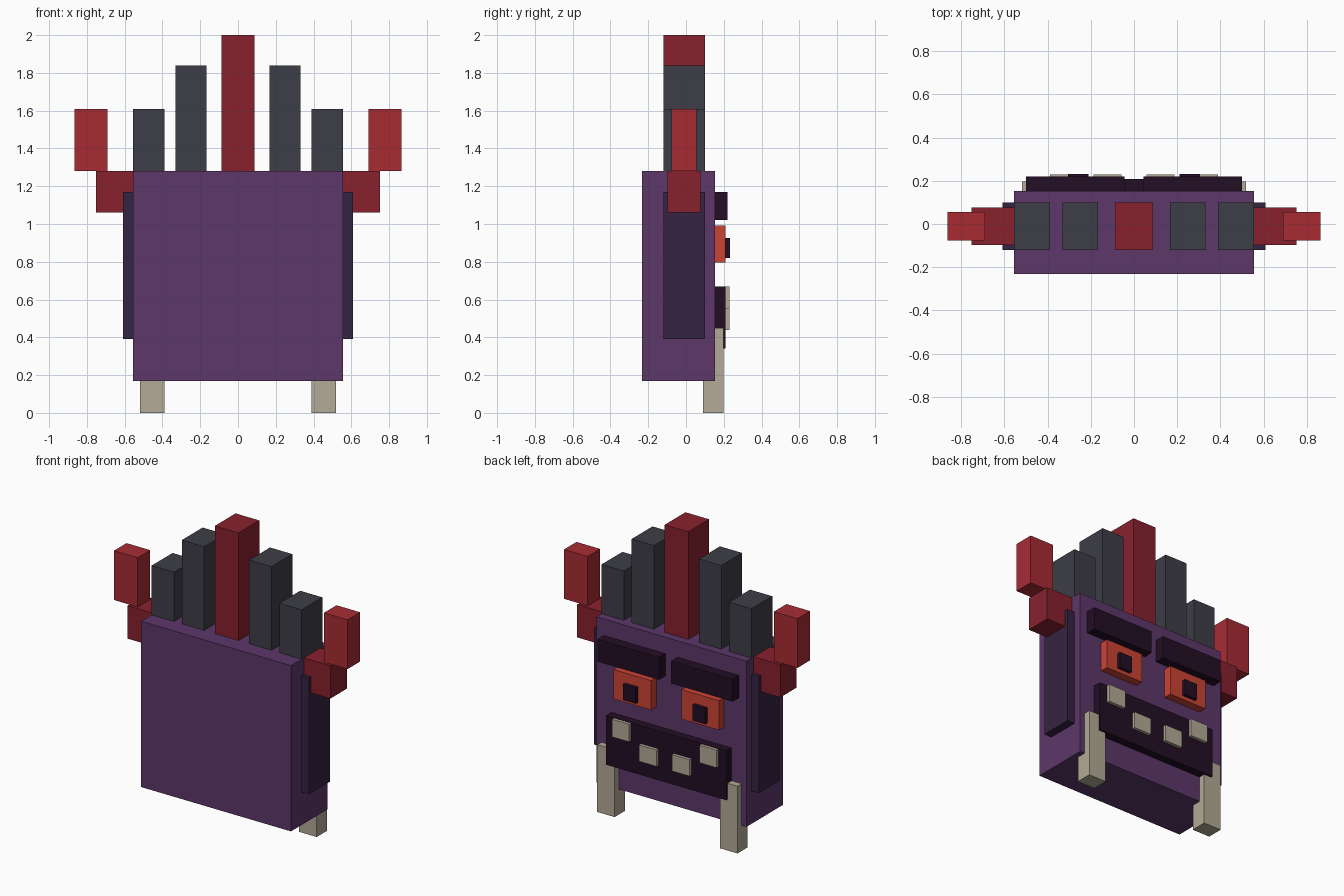
import bpy
import bmesh
from mathutils import Vector

if "Cube" in bpy.data.objects:
    bpy.data.objects.remove(bpy.data.objects["Cube"], do_unlink=True)


def material(name, hex_code):
    """Flat material from an sRGB hex colour, converted to linear."""
    srgb = [c / 255 for c in bytes.fromhex(hex_code)]
    lin = [c / 12.92 if c < 0.04045 else ((c + 0.055) / 1.055) ** 2.4 for c in srgb]
    mat = bpy.data.materials.new(name)
    mat.use_nodes = True
    mat.diffuse_color = (*lin, 1)
    mat.node_tree.nodes["Principled BSDF"].inputs["Base Color"].default_value = (*lin, 1)
    return mat


PURPLE = material("purple", "5c3769")
DARK_PURPLE = material("dark purple", "362342")
NEAR_BLACK = material("near black plum", "230e24")
CHARCOAL = material("charcoal", "3d3d47")
DARK_RED = material("dark red", "87212d")
RED = material("bright red", "a82b34")
ORANGE = material("orange red", "cb4335")
BONE = material("bone", "b3aa97")


def box(name, mat, xs, ys, zs):
    """Box spanning the given x, y and z ranges."""
    spans = (xs, ys, zs)
    size = Vector([b - a for a, b in spans])
    centre = Vector([(a + b) / 2 for a, b in spans])
    bm = bmesh.new()
    bmesh.ops.create_cube(bm, size=1)
    bmesh.ops.scale(bm, vec=size, verts=bm.verts)
    mesh = bpy.data.meshes.new(name)
    bm.to_mesh(mesh)
    bm.free()
    mesh.materials.append(mat)
    obj = bpy.data.objects.new(name, mesh)
    obj.location = centre
    bpy.context.collection.objects.link(obj)


def pair(name, mat, xs, ys, zs):
    """The same box on the left (+x) and mirrored on the right."""
    box("left_" + name, mat, xs, ys, zs)
    box("right_" + name, mat, (-xs[1], -xs[0]), ys, zs)


# Head slab and side panels
FACE = 0.154
box("head", PURPLE, (-0.555, 0.555), (-0.232, FACE), (0.17, 1.28))
pair("side_panel", DARK_PURPLE, (0.555, 0.61), (-0.12, 0.1), (0.39, 1.17))

# Crest of upright blocks
CREST_Y = (-0.12, 0.1)
box("crest_centre", DARK_RED, (-0.088, 0.088), CREST_Y, (1.28, 2))
pair("crest_inner", CHARCOAL, (0.167, 0.332), CREST_Y, (1.28, 1.84))
pair("crest_outer", CHARCOAL, (0.39, 0.555), CREST_Y, (1.28, 1.61))

# Stepped horns
pair("horn_base", DARK_RED, (0.555, 0.752), (-0.097, 0.077), (1.06, 1.28))
pair("horn_tip", RED, (0.69, 0.865), (-0.077, 0.056), (1.28, 1.61))

# Brows, eyes and pupils on the face
pair("brow", NEAR_BLACK, (0.045, 0.5), (FACE, 0.221), (1.02, 1.17))
pair("eye", ORANGE, (0.112, 0.39), (FACE, 0.209), (0.795, 0.992))
pair("pupil", NEAR_BLACK, (0.21, 0.305), (0.209, 0.232), (0.82, 0.925))

# Mouth, teeth and tusks
box("mouth", NEAR_BLACK, (-0.445, 0.445), (FACE, 0.209), (0.34, 0.67))
pair("outer_tooth", BONE, (0.26, 0.388), (0.209, 0.23), (0.55, 0.668))
pair("inner_tooth", BONE, (0.057, 0.188), (0.209, 0.23), (0.44, 0.55))
pair("tusk", BONE, (0.39, 0.52), (0.09, 0.198), (0, 0.45))
